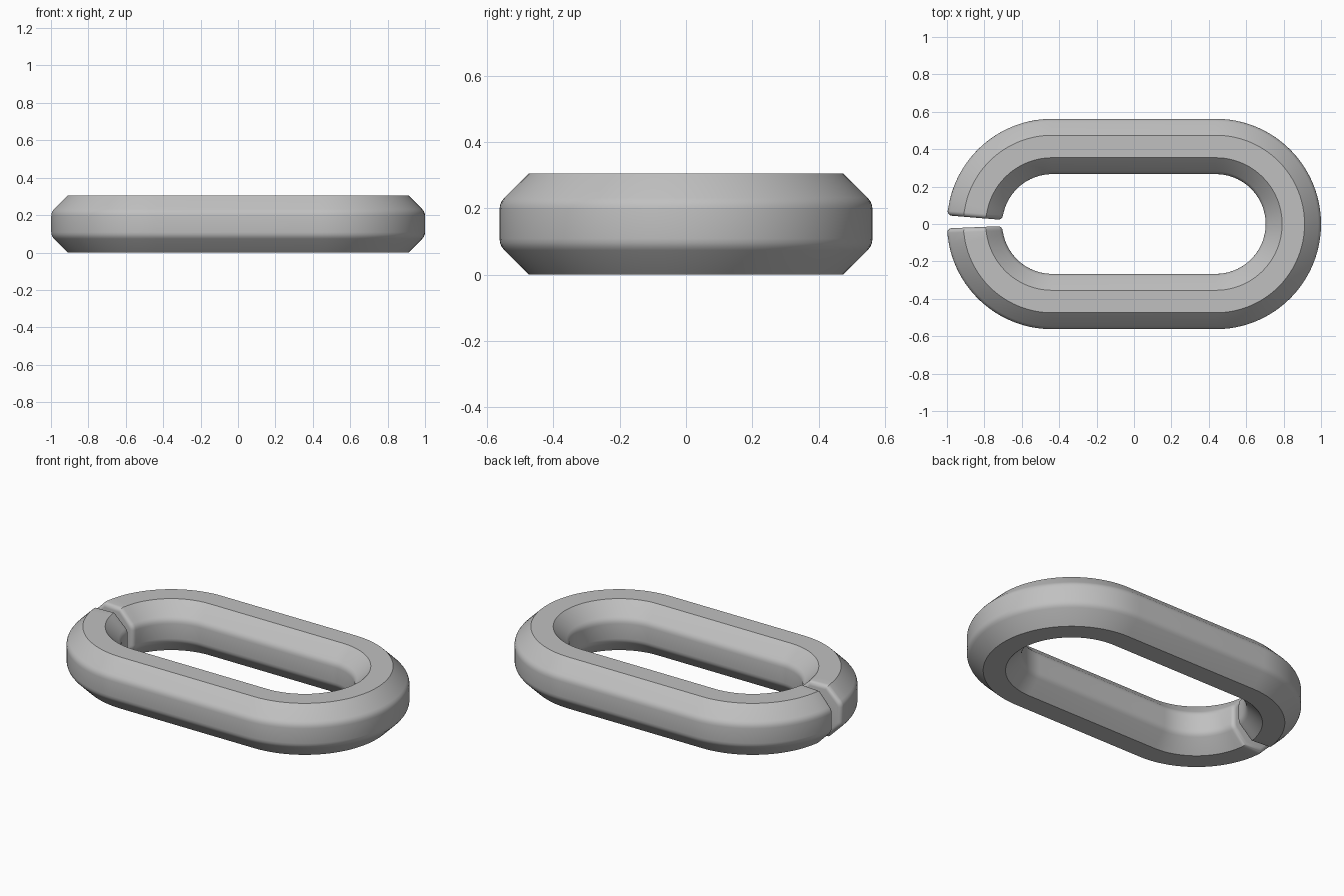
import bpy
import bmesh
from math import sin, cos, tan, radians
from mathutils import Vector

if "Cube" in bpy.data.objects:
    bpy.data.objects.remove(bpy.data.objects["Cube"], do_unlink=True)

MID_R = 0.4145        # radius of the bar's centre line in the bends
HALF_STRAIGHT = 0.4375
HALF_W, HALF_H = 0.148, 0.1525
FLAT = 0.06           # half width of the top and bottom flats
SIDE_ROUND = 0.05
END_ROUND = 0.024


def profile(inset):
    """Chamfered bar section, shrunk evenly by inset."""
    t = tan(radians(22.5))
    cx = HALF_W - SIDE_ROUND
    cz = HALF_H - (HALF_W - FLAT) - SIDE_ROUND * t
    r = SIDE_ROUND - inset
    quarter = [(cx + r * cos(radians(a)), cz + r * sin(radians(a)))
               for a in (0, 15, 30, 45)]
    quarter.append((FLAT - inset * t, HALF_H - inset))
    right = [(x, -z) for x, z in reversed(quarter)] + quarter
    return right + [(-x, -z) for x, z in right]


def section(cx, angle, shift=0.0, inset=0.0):
    """Bar section at an angle around a bend, shifted along the bar."""
    a = radians(angle)
    out = Vector((cos(a), sin(a), 0))
    along = Vector((sin(a), -cos(a), 0))
    base = Vector((cx, 0, HALF_H)) + along * shift
    return [base + out * (MID_R + x) + Vector((0, 0, z))
            for x, z in profile(inset)]


def rounded_end(angle, sign):
    """Sections from the flat cut face back to the full bar."""
    rings = []
    for q in (90, 72, 54, 36, 18, 0):
        d = END_ROUND * (1 - cos(radians(q)))
        s = END_ROUND * (1 - sin(radians(q)))
        rings.append(section(-HALF_STRAIGHT, angle, sign * s, d))
    return rings


# Sweep clockwise from one side of the gap round to the other
START, STOP, STEPS = 175.3, 182.4, 24
rings = rounded_end(START, 1)
first, last = START - 9, STOP + 9
rings += [section(-HALF_STRAIGHT, first + (90 - first) * i / STEPS)
          for i in range(STEPS + 1)]
rings += [section(HALF_STRAIGHT, 90 - 180 * i / (2 * STEPS))
          for i in range(2 * STEPS + 1)]
rings += [section(-HALF_STRAIGHT, 270 + (last - 270) * i / STEPS)
          for i in range(STEPS + 1)]
rings += reversed(rounded_end(STOP, -1))

bm = bmesh.new()
loops = [[bm.verts.new(p) for p in ring] for ring in rings]
for a, b in zip(loops, loops[1:]):
    for i in range(len(a)):
        j = (i + 1) % len(a)
        bm.faces.new((a[i], a[j], b[j], b[i]))
bm.faces.new(loops[0])
bm.faces.new(loops[-1])
bmesh.ops.recalc_face_normals(bm, faces=bm.faces)
mesh = bpy.data.meshes.new("split_chain_link")
bm.to_mesh(mesh)
bm.free()

link = bpy.data.objects.new("split_chain_link", mesh)
bpy.context.collection.objects.link(link)

# Plain grey metal
grey = bpy.data.materials.new("grey_metal")
grey.use_nodes = True
color = (0.53, 0.53, 0.53, 1)
grey.diffuse_color = color
grey.node_tree.nodes["Principled BSDF"].inputs["Base Color"].default_value = color
mesh.materials.append(grey)

bpy.context.view_layer.objects.active = link
link.select_set(True)
bpy.ops.object.shade_smooth_by_angle(angle=radians(30))
